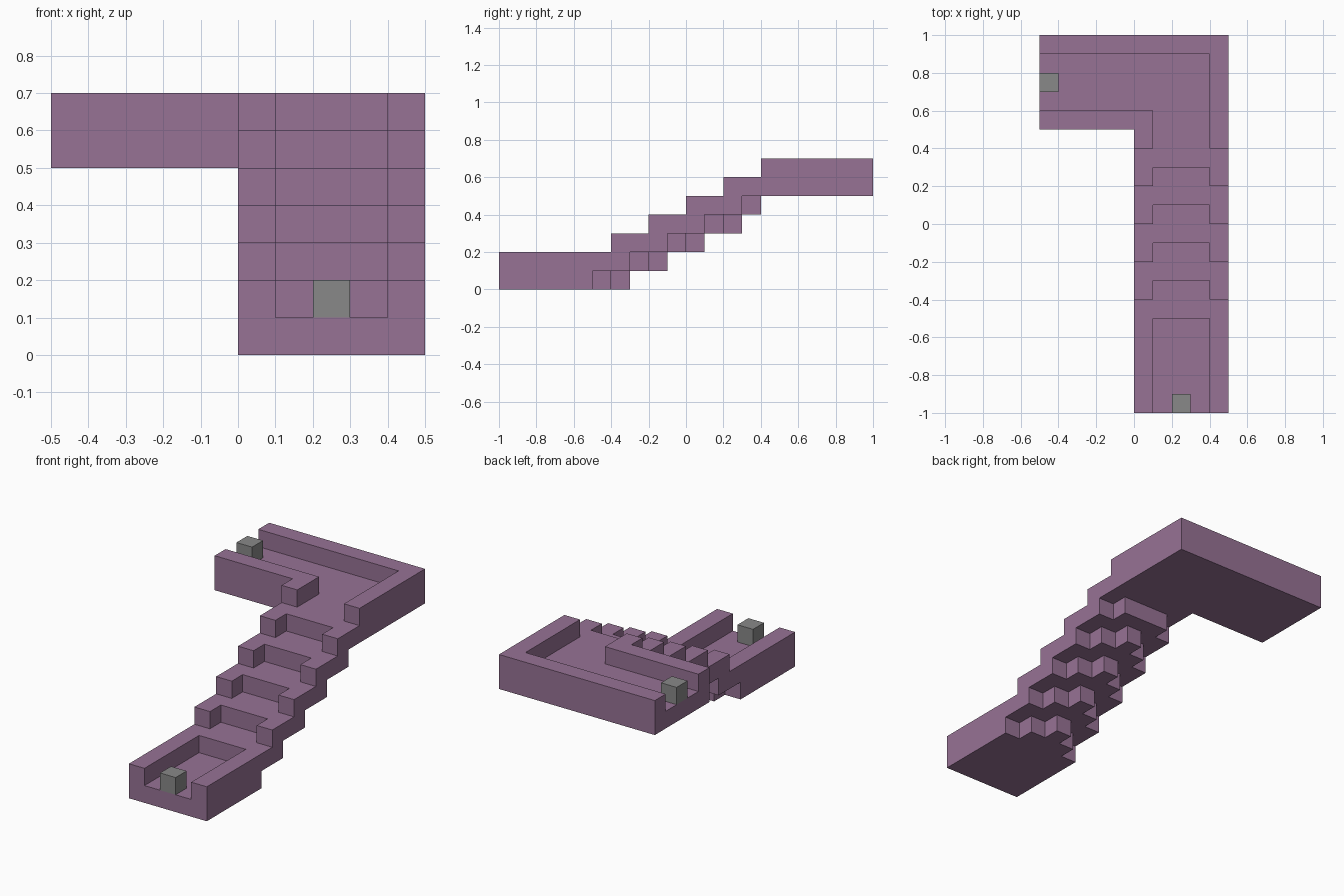
import bpy
import bmesh
from mathutils import Vector

if "Cube" in bpy.data.objects:
    bpy.data.objects.remove(bpy.data.objects["Cube"], do_unlink=True)

U = 0.1  # size of one block


def material(name, colour):
    mat = bpy.data.materials.new(name)
    mat.use_nodes = True
    mat.diffuse_color = colour
    mat.node_tree.nodes["Principled BSDF"].inputs["Base Color"].default_value = colour
    return mat


purple = material("dusty purple", (0.31, 0.17, 0.30, 1))
grey = material("stone grey", (0.25, 0.25, 0.25, 1))

blocks = {}  # block position -> part name


def fill(part, xs, ys, zs):
    """Fill a box of blocks; each range is (start, end) in block units."""
    for x in range(*xs):
        for y in range(*ys):
            for z in range(*zs):
                blocks[x, y, z] = part


def stepped_slab(part, level, wall_start, core_start, outer_end, limit=10):
    """One layer of the stair whose rear edge juts out towards the middle."""
    for x in range(5):
        inset = min(x, 4 - x)
        start = core_start if inset else wall_start
        fill(part, (x, x + 1), (start, min(outer_end + inset, limit)), (level, level + 1))


# Lower landing: floor with two side walls
stepped_slab("lower_landing", 0, -10, -10, -5)
for x in (0, 4):
    fill("lower_landing", (x, x + 1), (-10, -4), (1, 2))

# Stair: four channelled treads, each one block higher and two further back
for i in range(4):
    stepped_slab(f"stair_tread_{i + 1}", i + 1, 2 * i - 6, 2 * i - 5, 2 * i - 3, 4)

# Upper landing: L-shaped floor
fill("upper_landing", (-5, 5), (5, 10), (5, 6))
stepped_slab("upper_landing", 5, 2, 3, 10)

# Upper landing walls
fill("outer_wall", (4, 5), (4, 10), (6, 7))
fill("outer_wall", (-5, 5), (9, 10), (6, 7))
fill("inner_wall", (0, 1), (4, 6), (6, 7))
fill("inner_wall", (-5, 1), (5, 6), (6, 7))

# Marker posts at both ends
fill("lower_post", (2, 3), (-10, -9), (1, 2))
fill("upper_post", (-5, -4), (7, 8), (6, 7))


def build(part):
    """Make the outer skin of one part, merging flat areas."""
    bm = bmesh.new()
    for pos in [p for p, owner in blocks.items() if owner == part]:
        centre = Vector(pos) + Vector((0.5, 0.5, 0.5))
        for axis in range(3):
            for sign in (-1, 1):
                normal = Vector((0, 0, 0))
                normal[axis] = sign
                if tuple(int(c) for c in Vector(pos) + normal) in blocks:
                    continue
                a = Vector((0, 0, 0))
                a[(axis + 1) % 3] = 0.5
                b = normal.cross(a)
                mid = centre + normal * 0.5
                bm.faces.new([bm.verts.new((mid + o) * U)
                              for o in (-a - b, a - b, a + b, b - a)])
    bmesh.ops.remove_doubles(bm, verts=bm.verts, dist=0.001)
    bmesh.ops.dissolve_limit(bm, angle_limit=0.01, verts=bm.verts, edges=bm.edges)
    mesh = bpy.data.meshes.new(part)
    bm.to_mesh(mesh)
    bm.free()
    mesh.materials.append(grey if part.endswith("post") else purple)
    bpy.context.scene.collection.objects.link(bpy.data.objects.new(part, mesh))


for part in dict.fromkeys(blocks.values()):
    build(part)
